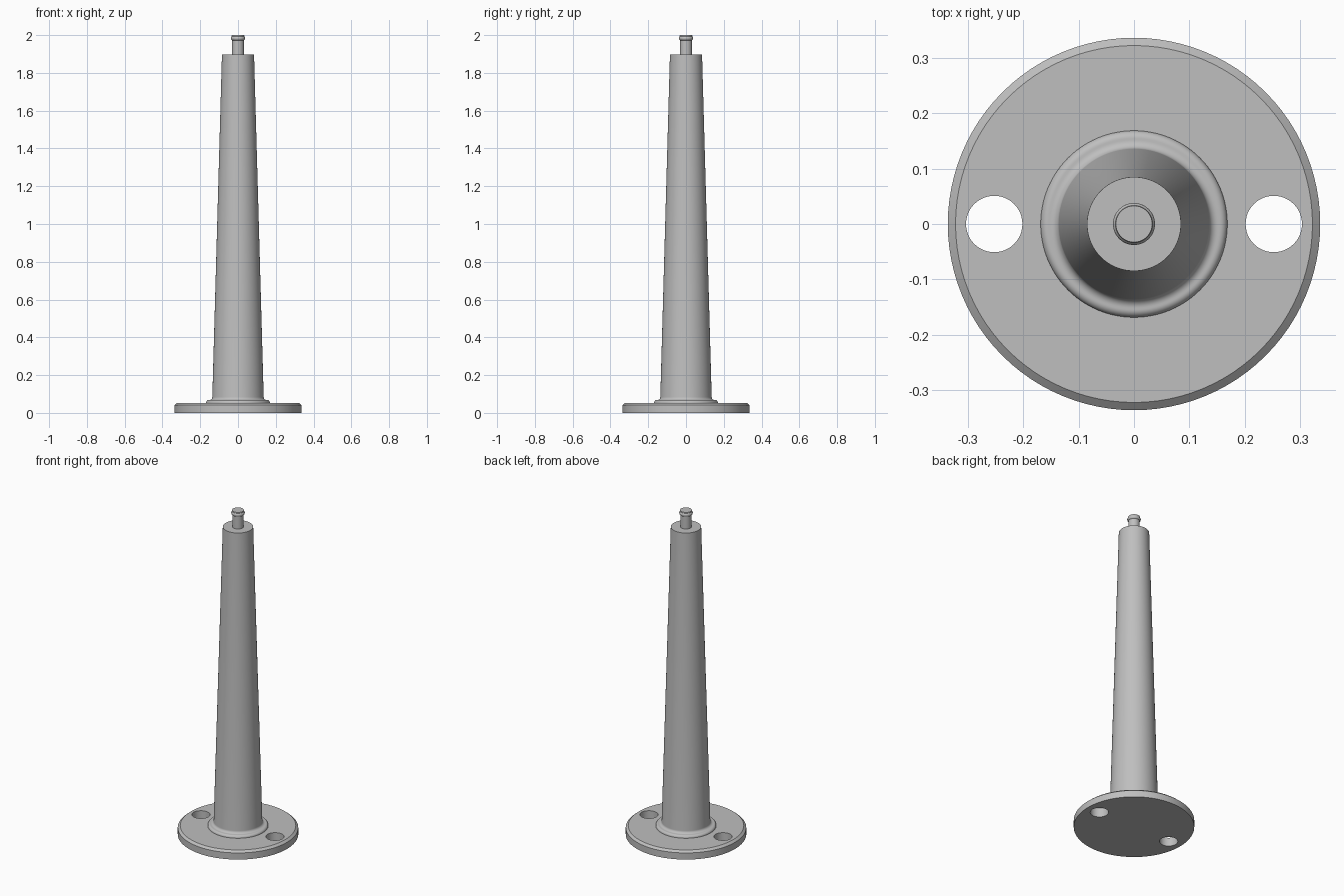
import bpy
import bmesh
import math

cube = bpy.data.objects.get("Cube")
if cube:
    bpy.data.objects.remove(cube, do_unlink=True)

# Single plain grey material
grey = bpy.data.materials.new("satin grey")
grey.use_nodes = True
colour = (0.52, 0.52, 0.52, 1)
grey.diffuse_color = colour
grey.node_tree.nodes["Principled BSDF"].inputs["Base Color"].default_value = colour


def lathe(name, profile, sides=96, x=0):
    """Closed solid turned about z from (radius, height) points, bottom to top."""
    bm = bmesh.new()
    rings = []
    for r, z in profile:
        angles = [2 * math.pi * i / sides for i in range(sides)]
        rings.append([bm.verts.new((x + r * math.cos(a), r * math.sin(a), z)) for a in angles])
    for low, high in zip(rings, rings[1:]):
        for i in range(sides):
            j = (i + 1) % sides
            bm.faces.new((low[i], low[j], high[j], high[i]))
    bm.faces.new(rings[0][::-1])
    bm.faces.new(rings[-1])
    mesh = bpy.data.meshes.new(name)
    bm.to_mesh(mesh)
    bm.free()
    mesh.materials.append(grey)
    obj = bpy.data.objects.new(name, mesh)
    bpy.context.collection.objects.link(obj)
    return obj


def arc(cr, cz, radius, start, end, steps=8):
    """Profile points on an arc, angles in degrees."""
    angles = [math.radians(start + (end - start) * i / steps) for i in range(steps + 1)]
    return [(cr + radius * math.cos(a), cz + radius * math.sin(a)) for a in angles]


def smooth(obj):
    bpy.ops.object.select_all(action="DESELECT")
    obj.select_set(True)
    bpy.context.view_layer.objects.active = obj
    bpy.ops.object.shade_smooth_by_angle(angle=math.radians(30))


# Round base plate with a chamfered upper rim
plate = lathe("base_plate", [(0.337, 0), (0.337, 0.041), (0.323, 0.053)])

# Two screw holes through the plate
for side in (-1, 1):
    cutter = lathe("hole_cutter", [(0.051, -0.1), (0.051, 0.2)], 48, side * 0.253)
    cutter.hide_render = True
    cut = plate.modifiers.new("screw_hole", "BOOLEAN")
    cut.operation = "DIFFERENCE"
    cut.solver = "EXACT"
    cut.object = cutter
    bpy.context.view_layer.objects.active = plate
    bpy.ops.object.modifier_apply(modifier=cut.name)
    bpy.data.objects.remove(cutter, do_unlink=True)

# Tapered column, with a rounded collar and a fillet at its foot
collar = [(0.169, 0.03)] + arc(0.155, 0.054, 0.014, 0, 90)
fillet = arc(0.152, 0.084, 0.016, 270, 180)
column = lathe("tapered_column", collar + fillet + [(0.085, 1.897)])

# Locating pin with a small rounded head
head = arc(0.026, 1.983, 0.012, -60, 50)
pin = lathe("top_pin", [(0.032, 1.88), (0.032, 1.968)] + head + [(0.033, 2.0)], 48)

for part in (plate, column, pin):
    smooth(part)
